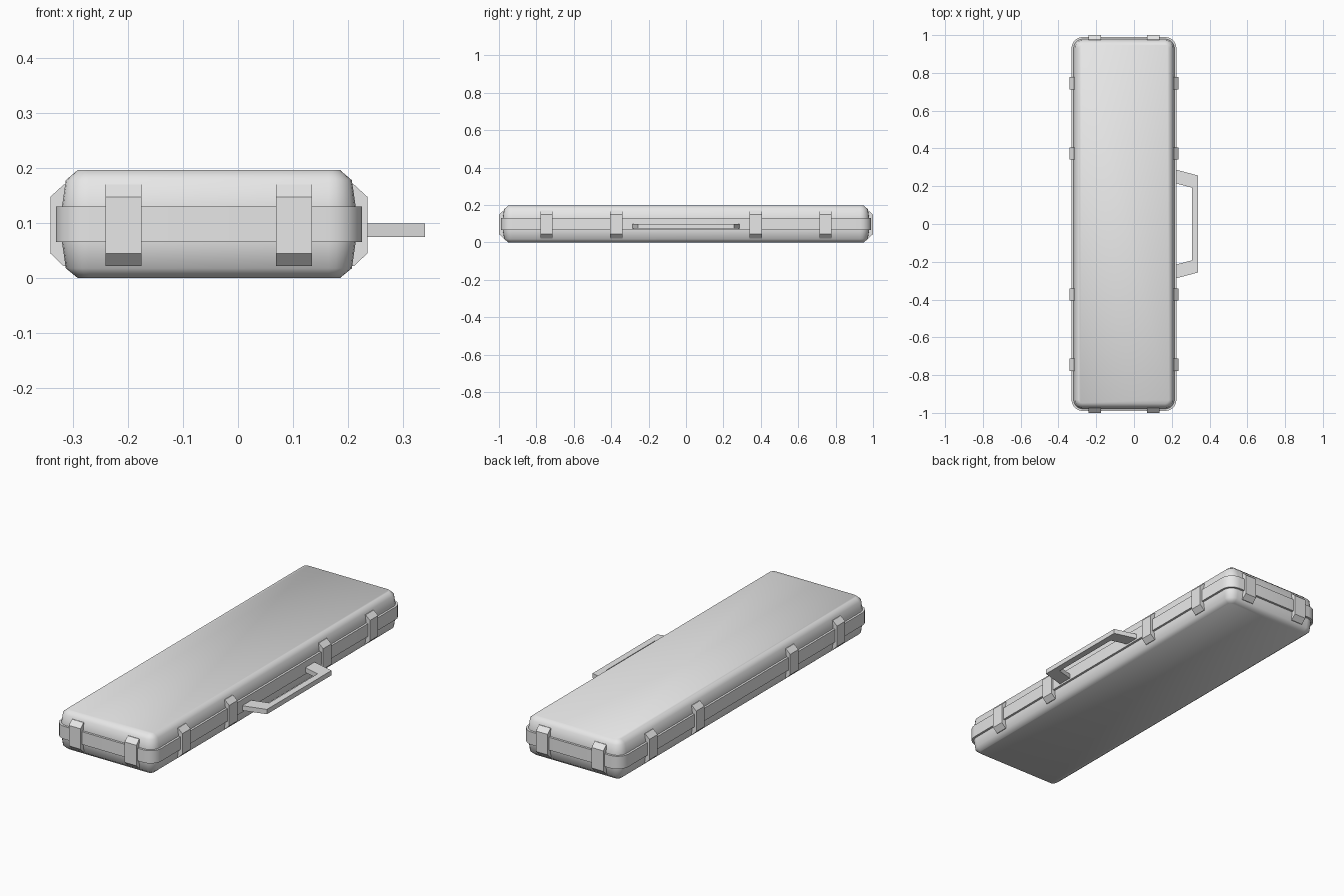
import bpy, bmesh, math
from mathutils import Matrix, Vector

if "Cube" in bpy.data.objects:
    bpy.data.objects.remove(bpy.data.objects["Cube"])

grey = bpy.data.materials.new("case grey")
grey.use_nodes = True
colour = (0.8, 0.8, 0.8, 1)
grey.diffuse_color = colour
grey.node_tree.nodes["Principled BSDF"].inputs["Base Color"].default_value = colour

# Overall layout of the case
CENTRE_X = -0.053
HALF_X, HALF_Y = 0.278, 0.99
CORNER = 0.06


def finish(name, bm, smooth_angle=None):
    bmesh.ops.recalc_face_normals(bm, faces=bm.faces[:])
    mesh = bpy.data.meshes.new(name)
    bm.to_mesh(mesh)
    bm.free()
    obj = bpy.data.objects.new(name, mesh)
    bpy.context.collection.objects.link(obj)
    mesh.materials.append(grey)
    if smooth_angle:
        bpy.ops.object.select_all(action="DESELECT")
        obj.select_set(True)
        bpy.context.view_layer.objects.active = obj
        bpy.ops.object.shade_smooth_by_angle(angle=math.radians(smooth_angle))
    return obj


def rounded_ring(bm, inset, z, steps=5):
    """Rounded rectangle of vertices, shrunk by inset."""
    radius = CORNER - inset
    verts = []
    for quarter, (sx, sy) in enumerate([(1, 1), (-1, 1), (-1, -1), (1, -1)]):
        for i in range(steps + 1):
            a = math.pi / 2 * (quarter + i / steps)
            x = CENTRE_X + sx * (HALF_X - CORNER) + radius * math.cos(a)
            y = sy * (HALF_Y - CORNER) + radius * math.sin(a)
            verts.append(bm.verts.new((x, y, z)))
    return verts


def loft(name, levels, smooth_angle):
    bm = bmesh.new()
    rings = [rounded_ring(bm, inset, z) for inset, z in levels]
    for low, high in zip(rings, rings[1:]):
        for i in range(len(low)):
            j = (i + 1) % len(low)
            bm.faces.new((low[i], low[j], high[j], high[i]))
    bm.faces.new(rings[0])
    bm.faces.new(rings[-1])
    return finish(name, bm, smooth_angle)


def prism(name, points, offset, matrix=None):
    """Extrude a closed outline by the offset vector."""
    bm = bmesh.new()
    face = bm.faces.new([bm.verts.new(p) for p in points])
    extruded = bmesh.ops.extrude_face_region(bm, geom=[face])["geom"]
    verts = [v for v in extruded if isinstance(v, bmesh.types.BMVert)]
    bmesh.ops.translate(bm, vec=Vector(offset), verts=verts)
    if matrix:
        bm.transform(matrix)
    return finish(name, bm)


# Shell with softened top and bottom rims, and the belt around the seam
loft("case_shell", [(0.04, 0), (0.018, 0.018), (0.011, 0.066), (0.01, 0.098),
                    (0.011, 0.13), (0.018, 0.178), (0.04, 0.197)], 50)
loft("seam_belt", [(0, 0.066), (0, 0.13)], 30)

# Latches: outline is (distance beyond the belt, height)
LATCH = [(-0.03, 0.022), (-0.014, 0.022), (0.01, 0.045),
         (0.01, 0.148), (-0.014, 0.17), (-0.03, 0.17)]
LATCH_WIDTH = 0.065


def latch(name, along, reach, angle):
    outline = [(reach + d, along - LATCH_WIDTH / 2, z) for d, z in LATCH]
    place = Matrix.Translation((CENTRE_X, 0, 0)) @ Matrix.Rotation(angle, 4, "Z")
    prism(name, outline, (0, LATCH_WIDTH, 0), place)


for side, angle in (("left", 0), ("right", math.pi)):
    for i, y in enumerate((-0.745, -0.373, 0.373, 0.745)):
        latch(f"{side}_latch_{i + 1}", y, HALF_X, angle)
for side, angle in (("back", math.pi / 2), ("front", -math.pi / 2)):
    for i, x in enumerate((-0.155, 0.155)):
        latch(f"{side}_latch_{i + 1}", x, HALF_Y, angle)

# Carrying handle: a flat bracket with slanted arms
half = [(0.215, 0.29), (0.34, 0.256), (0.215, 0.217), (0.308, 0.192)]
outer = [half[0], half[1]]
inner = [half[3], half[2]]
outline = [(x, y) for x, y in outer]
outline += [(x, -y) for x, y in reversed(outer)]
outline += [(x, -y) for x, y in reversed(inner)]
outline += [(x, y) for x, y in inner]
prism("carrying_handle", [(x, y, 0.075) for x, y in outline], (0, 0, 0.024))
